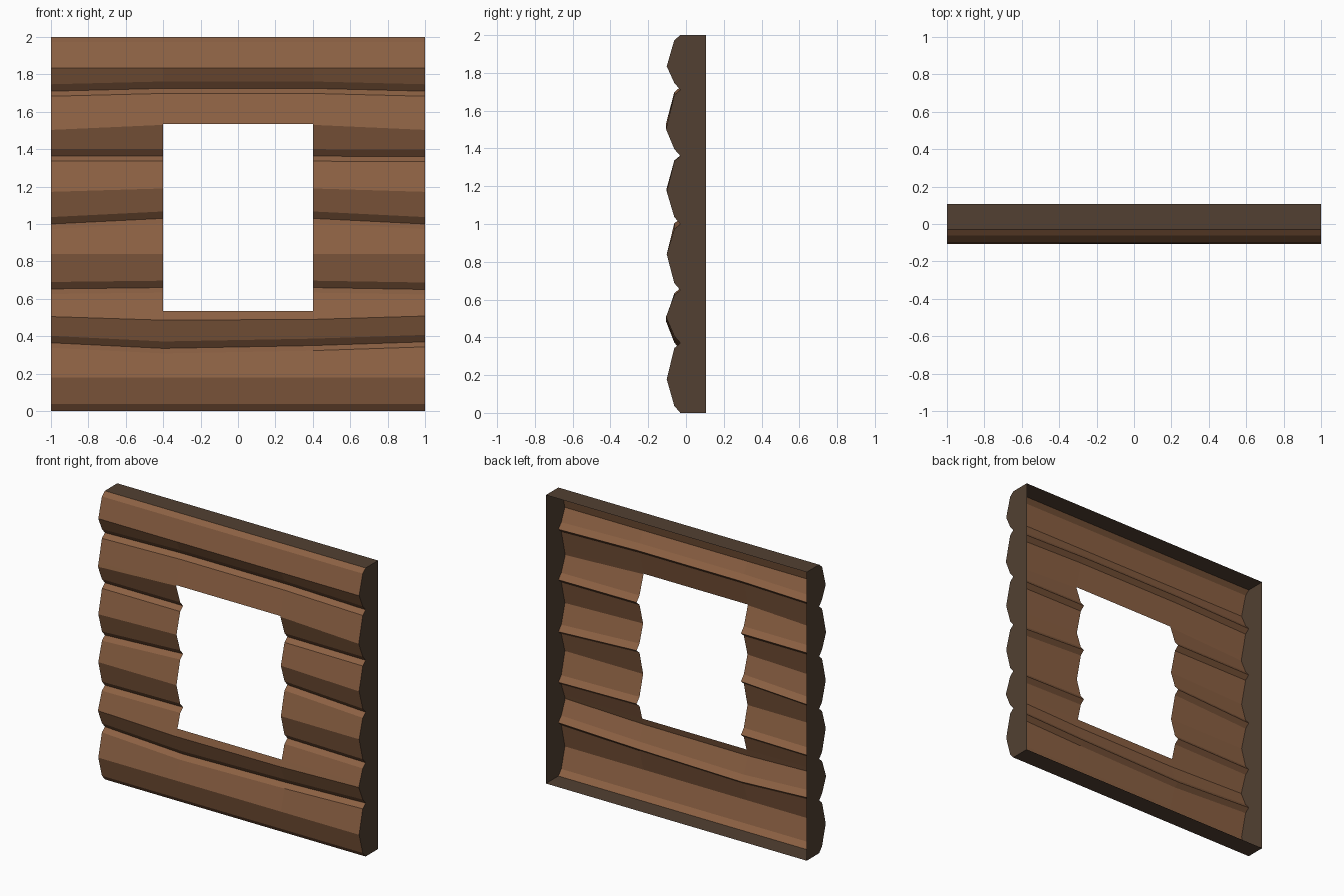
import bpy, bmesh
from mathutils import Vector

cube = bpy.data.objects.get("Cube")
if cube:
    bpy.data.objects.remove(cube)


def material(name, rgb):
    mat = bpy.data.materials.new(name)
    mat.use_nodes = True
    mat.diffuse_color = (*rgb, 1)
    mat.node_tree.nodes["Principled BSDF"].inputs["Base Color"].default_value = (*rgb, 1)
    return mat


def finish(name, bm, mat):
    mesh = bpy.data.meshes.new(name)
    bm.to_mesh(mesh)
    bm.free()
    mesh.materials.append(mat)
    obj = bpy.data.objects.new(name, mesh)
    bpy.context.collection.objects.link(obj)


wood = material("warm_brown_wood", (0.262, 0.119, 0.056))
end_grain = material("dark_brown_edge", (0.084, 0.051, 0.032))

COLUMNS = (-1, -0.4, 0.4, 1)
BACK, GROOVE, SHOULDER = 0.106, -0.03, -0.062

# Heights of each groove and each log ridge along the columns
grooves = [(0,) * 4, (0.365, 0.335, 0.35, 0.37), (0.653, 0.66, 0.66, 0.65),
           (1.0, 1.03, 1.03, 1.0), (1.363, 1.363, 1.363, 1.36),
           (1.71, 1.725, 1.725, 1.71), (2,) * 4]
ridges = [(0.178,) * 4, (0.505, 0.486, 0.49, 0.508), (0.84,) * 4,
          (1.172, 1.19, 1.19, 1.172), (1.503, 1.53, 1.53, 1.503), (1.835,) * 4]
depths = (-0.102, -0.106, -0.102, -0.102, -0.106, -0.102)


def row(y, heights, shift=0):
    return [Vector((x, y, z + shift)) for x, z in zip(COLUMNS, heights)]


# Each log: groove, lower shoulder, ridge, upper shoulder
rows = []
for low, ridge, high, depth in zip(grooves, ridges, grooves[1:], depths):
    rows += [row(GROOVE, low), row(SHOULDER, low, 0.037),
             row(depth, ridge), row(SHOULDER, high, -0.027)]
rows.append(row(GROOVE, grooves[-1]))

# Log siding: open sheet with a square window opening
bm = bmesh.new()
grid = [[bm.verts.new(p) for p in r] for r in rows]
for a, b in zip(grid, grid[1:]):
    for i in range(len(COLUMNS) - 1):
        bm.faces.new((a[i], a[i + 1], b[i + 1], b[i]))
for z in (0.535, 1.535):
    bmesh.ops.bisect_plane(bm, geom=bm.verts[:] + bm.edges[:] + bm.faces[:],
                           plane_co=(0, 0, z), plane_no=(0, 0, 1), dist=0.0001)
opening = [f for f in bm.faces
           if abs(f.calc_center_median().x) < 0.39
           and 0.535 < f.calc_center_median().z < 1.535]
bmesh.ops.delete(bm, geom=opening, context='FACES')
finish("log_siding", bm, wood)

# Side caps follow the log profile
for name, column in (("right_end_cap", 0), ("left_end_cap", -1)):
    bm = bmesh.new()
    outline = [r[column] for r in rows]
    x = outline[0].x
    outline += [Vector((x, BACK, 2)), Vector((x, BACK, 0))]
    if x > 0:
        outline.reverse()
    face = bm.faces.new([bm.verts.new(p) for p in outline])
    face.normal_update()
    if face.normal.x * x < 0:
        face.normal_flip()
    finish(name, bm, end_grain)

# Top and bottom caps
for name, z in (("bottom_cap", 0), ("top_cap", 2)):
    bm = bmesh.new()
    corners = [(-1, GROOVE, z), (1, GROOVE, z), (1, BACK, z), (-1, BACK, z)]
    if z == 0:
        corners.reverse()
    bm.faces.new([bm.verts.new(c) for c in corners])
    finish(name, bm, end_grain)
